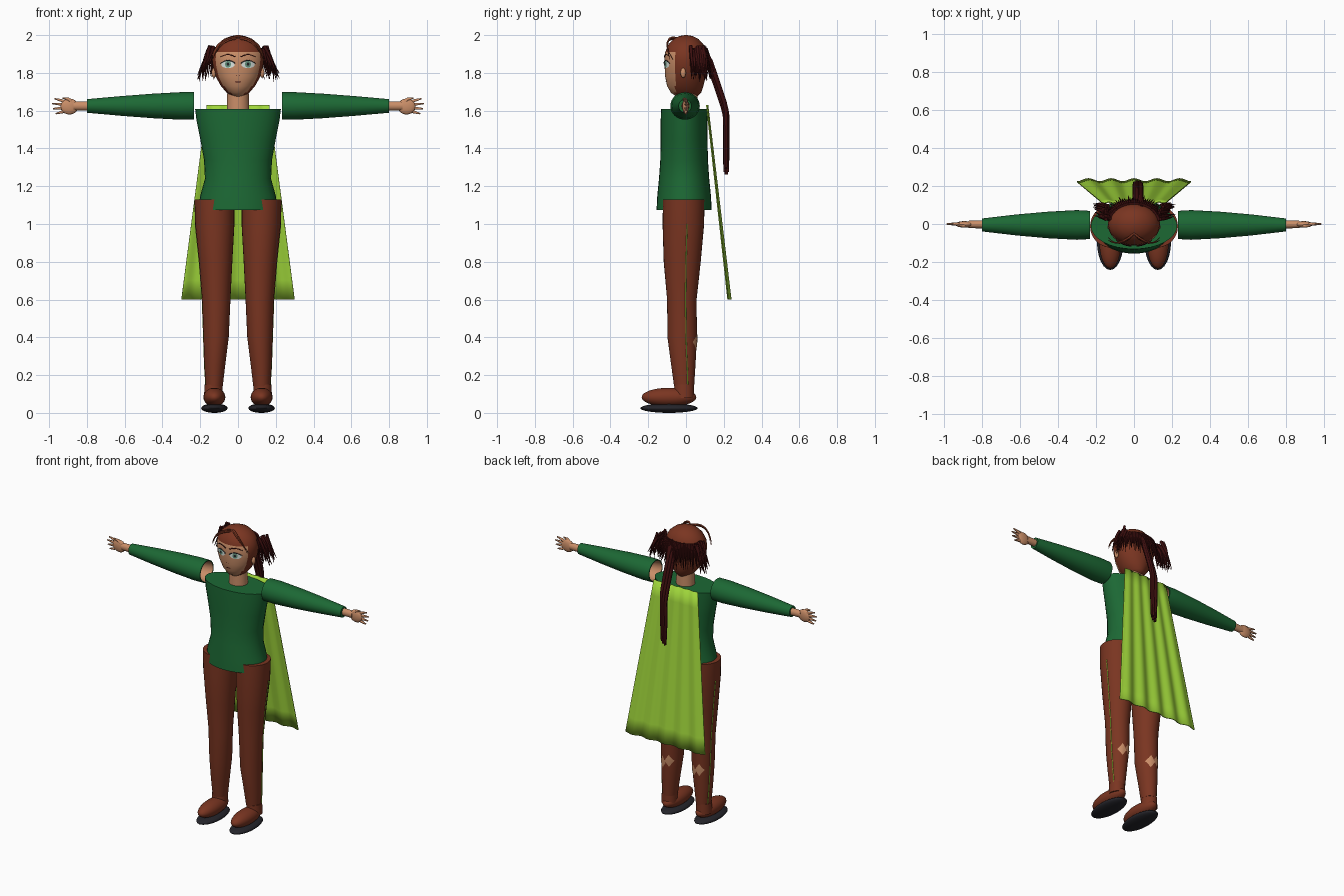
import bpy, bmesh, math, random
from mathutils import Vector

random.seed(4)
cube = bpy.data.objects.get("Cube")
if cube:
    bpy.data.objects.remove(cube)


def material(name, rgb):
    lin = [(c / 255 / 12.92 if c < 11 else ((c / 255 + .055) / 1.055) ** 2.4) for c in rgb]
    m = bpy.data.materials.new(name)
    m.use_nodes = True
    m.diffuse_color = (*lin, 1)
    m.node_tree.nodes["Principled BSDF"].inputs["Base Color"].default_value = (*lin, 1)
    return m


SKIN = material("skin", (202, 142, 104))
BROWN = material("russet brown", (122, 53, 33))
GREEN = material("shirt green", (28, 104, 52))
LIME = material("cape lime", (158, 212, 58))
HAIR = material("dark maroon hair", (60, 14, 14))
BLACK = material("sole black", (36, 36, 42))
WHITE = material("eye white", (226, 236, 230))
IRIS = material("iris green", (104, 152, 130))


def finish(name, bm, *mats):
    mesh = bpy.data.meshes.new(name)
    bm.to_mesh(mesh)
    bm.free()
    for m in mats:
        mesh.materials.append(m)
    mesh.shade_smooth()
    mesh.set_sharp_from_angle(angle=math.radians(50))
    ob = bpy.data.objects.new(name, mesh)
    bpy.context.collection.objects.link(ob)
    return ob


def loft(name, rings, *mats, axis="z", n=32, rule=None):
    """Rings are (position, centre u, centre v, radius u, radius v)."""
    bm = bmesh.new()
    loops = []
    for t, cu, cv, ru, rv in rings:
        loop = []
        for i in range(n):
            a = math.tau * i / n
            u, v = cu + ru * math.cos(a), cv + rv * math.sin(a)
            loop.append(bm.verts.new((u, v, t) if axis == "z" else (t, u, v)))
        loops.append(loop)
    for p, q in zip(loops, loops[1:]):
        for i in range(n):
            j = (i + 1) % n
            bm.faces.new((p[i], p[j], q[j], q[i]))
    bm.faces.new(loops[0])
    bm.faces.new(loops[-1])
    bmesh.ops.recalc_face_normals(bm, faces=bm.faces)
    if rule:
        for f in bm.faces:
            f.material_index = rule(f.calc_center_median())
    return finish(name, bm, *mats)


def at(rings, t):
    """Ring values at a height between the given rings."""
    rings = sorted(rings)
    for p, q in zip(rings, rings[1:]):
        if p[0] <= t <= q[0]:
            k = (t - p[0]) / (q[0] - p[0])
            return [a + (b - a) * k for a, b in zip(p, q)]
    return rings[0]


def on_surface(rings, x, z, side, gap):
    _, cx, cy, rx, ry = at(rings, z)
    return Vector((x, cy + side * (ry * math.sqrt(max(0, 1 - ((x - cx) / rx) ** 2)) + gap), z))


def patch(name, rings, x, z, w, h, mat, gap, side=-1, n=20, star=1):
    """Thin plate that follows a lofted surface."""
    bm = bmesh.new()
    centre = bm.verts.new(on_surface(rings, x, z, side, gap))
    previous = None
    for k in (.35, .7, 1):
        loop = []
        for i in range(n):
            a = math.tau * i / n
            r = k * (star if i % 2 else 1)
            loop.append(bm.verts.new(on_surface(rings, x + w * r * math.cos(a), z + h * r * math.sin(a), side, gap)))
        for i in range(n):
            j = (i + 1) % n
            if previous:
                bm.faces.new((previous[i], previous[j], loop[j], loop[i]))
            else:
                bm.faces.new((centre, loop[i], loop[j]))
        previous = loop
    bmesh.ops.recalc_face_normals(bm, faces=bm.faces)
    # Turn the plate outward
    if sum(f.normal.y for f in bm.faces) * side < 0:
        bmesh.ops.reverse_faces(bm, faces=bm.faces)
    return finish(name, bm, mat)


def ball(name, centre, size, mat):
    bm = bmesh.new()
    bmesh.ops.create_uvsphere(bm, u_segments=24, v_segments=14, radius=1)
    for v in bm.verts:
        v.co = Vector(centre) + v.co * Vector(size)
    return finish(name, bm, mat)


def strands(name, paths, radius, mat, taper=.15):
    """Tapered tubes, one for each path."""
    cu = bpy.data.curves.new(name, "CURVE")
    cu.dimensions = "3D"
    cu.bevel_depth = radius
    cu.bevel_resolution = 1
    cu.use_fill_caps = True
    for path in paths:
        sp = cu.splines.new("POLY")
        sp.points.add(len(path) - 1)
        for i, p in enumerate(path):
            sp.points[i].co = (*p, 1)
            sp.points[i].radius = 1 - (1 - taper) * (i / (len(path) - 1)) ** 2
    cu.materials.append(mat)
    ob = bpy.data.objects.new(name, cu)
    bpy.context.collection.objects.link(ob)
    return ob


def bend(a, b, c, n=6):
    a, b, c = Vector(a), Vector(b), Vector(c)
    ts = [i / n for i in range(n + 1)]
    return [a * (1 - t) ** 2 + b * 2 * t * (1 - t) + c * t * t for t in ts]


# Shirt body and neck
loft("shirt", [(1.075, 0, -.01, .21, .146), (1.15, 0, -.01, .2, .142), (1.24, 0, -.01, .175, .133),
               (1.34, 0, -.01, .18, .126), (1.45, 0, -.01, .2, .124), (1.55, 0, -.01, .22, .124),
               (1.61, 0, -.01, .227, .122)], GREEN)
loft("neck", [(1.59, 0, .005, .06, .056), (1.72, 0, .005, .056, .056)], SKIN)

# Head with painted scalp
HEAD = [(1.675, 0, .005, .035, .055), (1.695, 0, 0, .06, .08), (1.73, 0, -.004, .09, .096),
        (1.78, 0, -.003, .118, .107), (1.83, 0, -.003, .132, .11), (1.87, 0, -.003, .137, .111),
        (1.91, 0, -.002, .133, .108), (1.95, 0, 0, .111, .093), (1.98, 0, 0, .075, .066),
        (1.995, 0, 0, .037, .034), (2, 0, 0, .008, .008)]
loft("head", HEAD, SKIN, BROWN, n=48, rule=lambda c: int(c.z > 1.91 or c.y > -.053))

# Face details
patch("mouth", HEAD, 0, 1.752, .016, .003, HAIR, .003)
lashes, brows = [], []
for s in (1, -1):
    x = s * .053
    patch("eye", HEAD, x, 1.845, .036, .02, WHITE, .003)
    patch("iris", HEAD, x, 1.846, .016, .018, IRIS, .0045)
    patch("pupil", HEAD, x, 1.846, .007, .008, BLACK, .006)
    patch("nostril", HEAD, s * .009, 1.787, .003, .002, HAIR, .003)
    for group, z, rise in ((lashes, 1.85, .016), (brows, 1.885, .012)):
        group.append([on_surface(HEAD, s * (.014 + .08 * k / 8), z + rise * math.sin(math.pi * k / 8), -1, .003)
                      for k in range(9)])
    ball("ear", (s * .128, -.015, 1.8), (.012, .014, .026), SKIN)
strands("lashes", lashes, .003, BLACK, .5)
strands("brows", brows, .003, HAIR, .5)

# Hair: back fringe, side tufts, bangs and ponytail
fringe = []
for i in range(42):
    a = math.radians(12 + 156 * i / 41)
    d = Vector((math.cos(a) * .137, math.sin(a) * .112, 0))
    flare = random.uniform(1.2, 1.4)
    fringe.append(bend(d * .97 + Vector((0, 0, 1.93)), d * 1.12 + Vector((0, 0, 1.88)),
                       d * flare + Vector((0, 0, random.uniform(1.76, 1.81)))))
strands("back_fringe", fringe, .007, HAIR)
tufts, bangs = [], []
for s in (1, -1):
    for i in range(18):
        k = i / 17
        tufts.append(bend((s * random.uniform(.125, .155), .025 + .075 * k, random.uniform(1.91, 1.945)),
                          (s * random.uniform(.165, .19), .03 + .08 * k, 1.88),
                          (s * random.uniform(.16, .22), .04 + .07 * k, random.uniform(1.75, 1.8))))
    for lift in (0, .015):
        bangs.append(bend((0, -.05, 1.98 + lift / 3), (s * .085, -.14 + lift, 1.99 + lift),
                          (s * .136, -.07 - lift, 1.87)))
strands("side_tufts", tufts, .009, HAIR)
strands("bangs", bangs, .006, BROWN)
tail = []
for i in range(7):
    a = math.tau * i / 7
    u, v = .019 * math.cos(a), .01 * math.sin(a)
    tail.append([Vector((.02 + u, y + v, z + u)) for y, z in
                 ((.09, 1.91), (.125, 1.85), (.16, 1.75), (.2, 1.63), (.212, 1.58), (.213, 1.42))]
                + [Vector((.02 + u * .7, .213 + v, 1.28 + u))])
strands("ponytail", tail, .011, HAIR, .6)

# Arms, hands, legs and shoes on both sides
LEG = [(1.13, .125, -.012, .106, .11), (1, .123, -.014, .104, .11), (.8, .118, -.02, .088, .098),
       (.6, .115, -.022, .075, .078), (.4, .116, -.02, .067, .078), (.25, .123, -.014, .055, .064),
       (.14, .126, -.01, .045, .053)]
for s in (1, -1):
    # Sleeve with a hollow, skin-coloured shoulder end
    loft("sleeve", [(s * x, -.005, 1.625, a, b) for x, a, b in
                    ((.34, .03, .03), (.28, .058, .056), (.232, .067, .066), (.232, .074, .073), (.3, .078, .073),
                     (.45, .07, .065), (.62, .055, .052), (.8, .034, .036))],
         GREEN, SKIN, axis="x",
         rule=lambda c: int(abs(c.x) < .36 and math.hypot(c.y + .005, c.z - 1.625) < .068))
    loft("wrist", [(s * .79, -.002, 1.625, .022, .024), (s * .87, -.002, 1.625, .019, .024)], SKIN, axis="x", n=16)
    ball("palm", (s * .893, -.002, 1.622), (.047, .017, .042), SKIN)
    fingers = [[Vector((s * .905, 0, 1.622 + .5 * dz)), Vector((s * (tip + .9) / 2, 0, 1.622 + dz * .9)),
                Vector((s * tip, 0, 1.622 + dz * 1.15))]
               for tip, dz in ((.972, .036), (.985, .014), (.98, -.01), (.965, -.033))]
    fingers.append([Vector((s * .87, -.005, 1.635)), Vector((s * .9, -.01, 1.662)), Vector((s * .93, -.01, 1.667))])
    strands("fingers", fingers, .01, SKIN, .4)

    leg = [(z, s * x, y, a, b) for z, x, y, a, b in LEG]
    loft("trouser_leg", leg, BROWN)
    strands("side_seam", [[(s * (x + a - .001), y + .02, z) for z, x, y, a, b in LEG[1:]]], .003, LIME, 1)
    for dx, dz in ((-.023, .39), (.023, .375)):
        patch("calf_tear", leg, s * .115 + dx, dz, .027, .042, SKIN, .003, side=1, n=8, star=.7)
    loft("ankle", [(.08, s * .13, -.01, .05, .053), (.15, s * .13, -.01, .047, .052)], BROWN)
    ball("shoe", (s * .125, -.09, .083), (.058, .145, .05), BROWN)
    ball("shoe_sole", (s * .125, -.09, .025), (.07, .152, .025), BLACK)

# Pleated cape
bm = bmesh.new()
cols, rows = 60, 10
grid = []
for r in range(rows + 1):
    t = r / rows
    row = []
    for c in range(cols + 1):
        k = 2 * c / cols - 1
        wave = (.003 + .005 * t) * math.cos(k * math.pi * 5)
        row.append(bm.verts.new((k * (.165 + .135 * t), .112 + .118 * t + wave, 1.63 - 1.03 * t)))
    grid.append(row)
for p, q in zip(grid, grid[1:]):
    for c in range(cols):
        bm.faces.new((p[c], p[c + 1], q[c + 1], q[c]))
bmesh.ops.recalc_face_normals(bm, faces=bm.faces)
cape = finish("cape", bm, LIME)
solid = cape.modifiers.new("thickness", "SOLIDIFY")
solid.thickness = .006
solid.offset = 0
